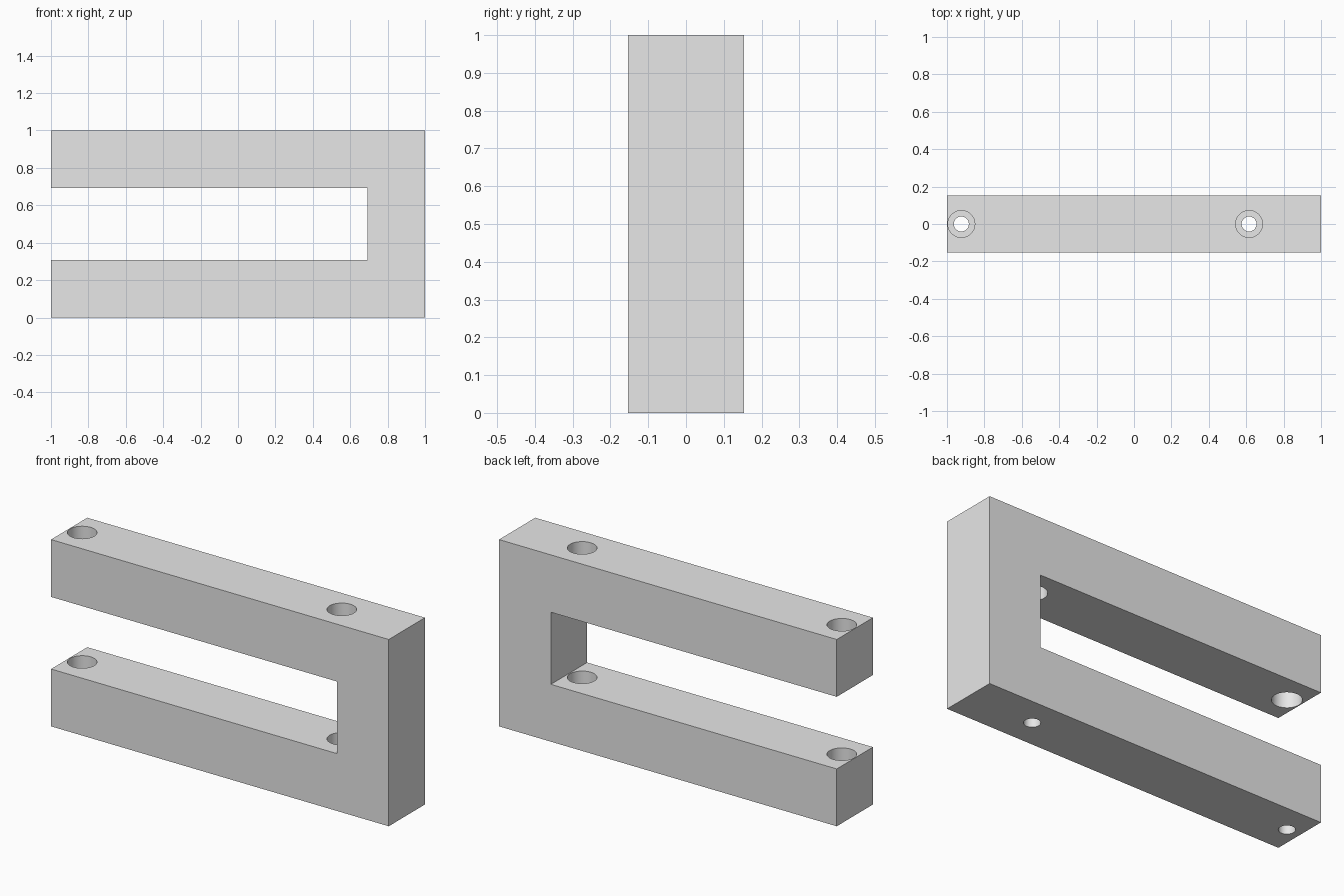
import bpy
import bmesh
import math
from mathutils import Vector

cube = bpy.data.objects.get("Cube")
if cube:
    bpy.data.objects.remove(cube, do_unlink=True)

ARM = 0.307         # thickness of the arms and the web
HALF_DEPTH = 0.153
BORE_R, SCREW_R = 0.072, 0.04
LEDGE_Z = 0.1       # height of the step inside the lower arm
HOLE_X = (-0.923, 0.615)

grey = bpy.data.materials.new("light_grey")
grey.use_nodes = True
colour = (0.8, 0.8, 0.8, 1)
grey.diffuse_color = colour
grey.node_tree.nodes["Principled BSDF"].inputs["Base Color"].default_value = colour


def add_object(name, bm):
    bmesh.ops.recalc_face_normals(bm, faces=bm.faces)
    mesh = bpy.data.meshes.new(name)
    bm.to_mesh(mesh)
    bm.free()
    mesh.materials.append(grey)
    obj = bpy.data.objects.new(name, mesh)
    bpy.context.collection.objects.link(obj)
    return obj


# Bracket: a U-shaped profile extruded through its depth
inner_x = 1 - ARM
profile = [(-1, 0), (1, 0), (1, 1), (-1, 1), (-1, 1 - ARM),
           (inner_x, 1 - ARM), (inner_x, ARM), (-1, ARM)]
bm = bmesh.new()
face = bm.faces.new([bm.verts.new((x, -HALF_DEPTH, z)) for x, z in profile])
extruded = bmesh.ops.extrude_face_region(bm, geom=[face])["geom"]
bmesh.ops.translate(bm, vec=Vector((0, 2 * HALF_DEPTH, 0)),
                    verts=[v for v in extruded if isinstance(v, bmesh.types.BMVert)])
bracket = add_object("u_bracket", bm)


# Stepped cutter: narrow screw hole below, wide bore above
def stepped_cutter(name, x):
    bm = bmesh.new()
    steps = [(0, -0.1), (SCREW_R, -0.1), (SCREW_R, LEDGE_Z),
             (BORE_R, LEDGE_Z), (BORE_R, 1.1), (0, 1.1)]
    verts = [bm.verts.new((x + r, 0, z)) for r, z in steps]
    edges = [bm.edges.new(pair) for pair in zip(verts, verts[1:])]
    bmesh.ops.spin(bm, geom=verts + edges, cent=(x, 0, 0), axis=(0, 0, 1),
                   angle=math.tau, steps=48)
    bmesh.ops.remove_doubles(bm, verts=bm.verts, dist=0.0005)
    cutter = add_object(name, bm)
    cutter.hide_render = True
    return cutter


# Drill both screw holes through the two arms
bpy.ops.object.select_all(action="DESELECT")
bracket.select_set(True)
bpy.context.view_layer.objects.active = bracket
for x, side in zip(HOLE_X, ("right", "left")):
    cutter = stepped_cutter(side + "_hole_cutter", x)
    cut = bracket.modifiers.new(side + "_hole", "BOOLEAN")
    cut.operation = "DIFFERENCE"
    cut.solver = "EXACT"
    cut.object = cutter
    bpy.ops.object.modifier_apply(modifier=cut.name)
    bpy.data.objects.remove(cutter, do_unlink=True)

bpy.ops.object.shade_smooth_by_angle(angle=math.radians(30))
